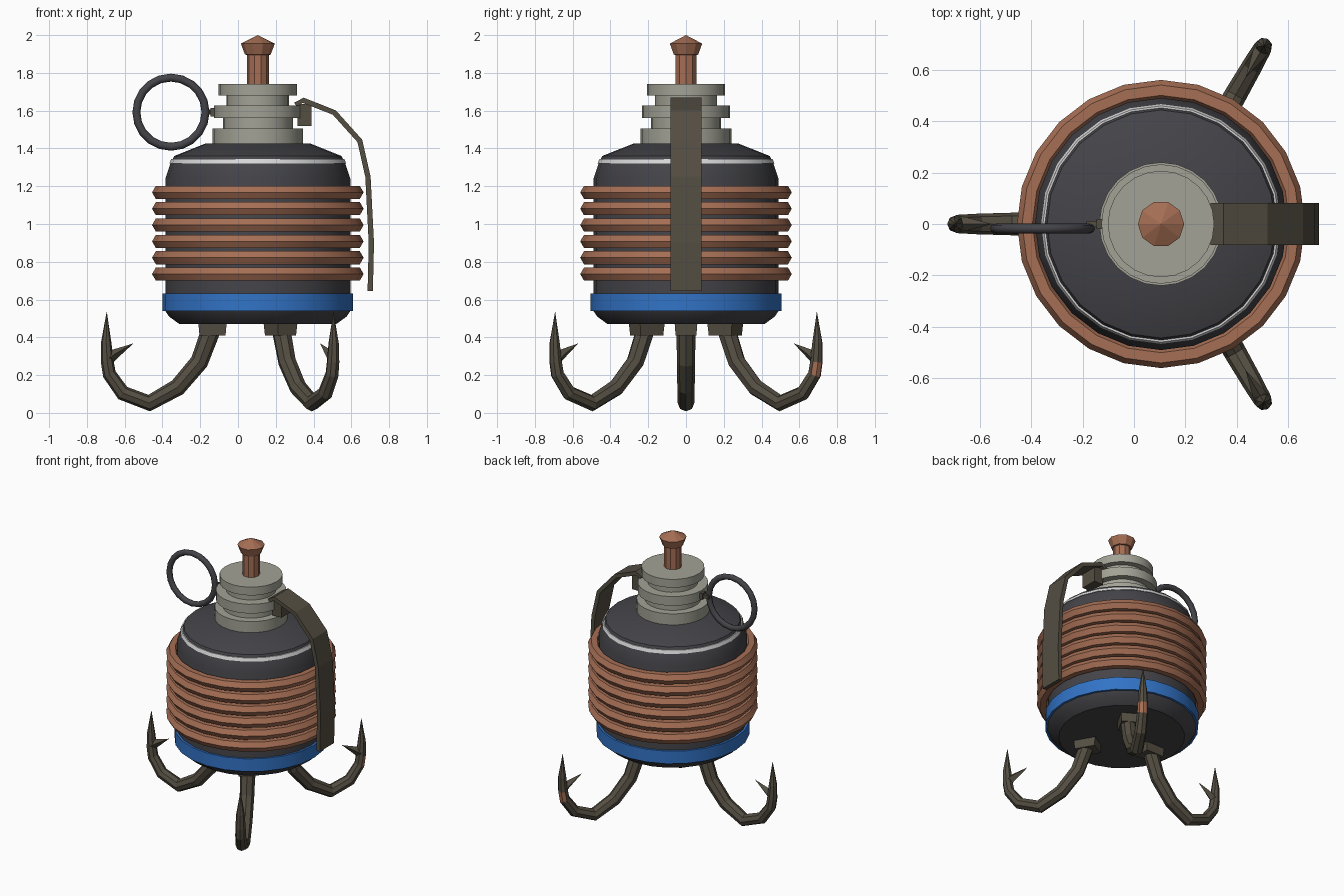
import bpy, bmesh, math
from mathutils import Vector, Matrix

if "Cube" in bpy.data.objects:
    bpy.data.objects.remove(bpy.data.objects["Cube"])

CX = 0.105  # x of the main axis


def mat(name, srgb):
    m = bpy.data.materials.new(name)
    lin = [((c / 255 + 0.055) / 1.055) ** 2.4 for c in srgb]
    m.diffuse_color = (*lin, 1)
    m.use_nodes = True
    m.node_tree.nodes["Principled BSDF"].inputs["Base Color"].default_value = m.diffuse_color
    return m


DARK = mat("dark_grey", (68, 68, 73))
COPPER = mat("copper", (165, 110, 84))
STEEL = mat("pale_steel", (162, 162, 150))
OLIVE = mat("olive_brown", (84, 78, 66))
BLUE = mat("blue", (50, 115, 198))
WHITE = mat("white", (215, 215, 215))


def finish(bm, name, mats, smooth=None, matrix=None):
    bmesh.ops.remove_doubles(bm, verts=bm.verts, dist=1e-5)
    bmesh.ops.recalc_face_normals(bm, faces=bm.faces)
    if matrix:
        bm.transform(matrix)
    me = bpy.data.meshes.new(name)
    bm.to_mesh(me)
    bm.free()
    ob = bpy.data.objects.new(name, me)
    bpy.context.collection.objects.link(ob)
    for m in mats:
        me.materials.append(m)
    if smooth:
        bpy.context.view_layer.objects.active = ob
        ob.select_set(True)
        bpy.ops.object.shade_smooth_by_angle(angle=math.radians(smooth))
        ob.select_set(False)
    return ob


def skin(bm, rings, closed=False, caps=True):
    """Join vertex rings with quads."""
    n = len(rings[0])
    pairs = list(zip(rings, rings[1:])) + ([(rings[-1], rings[0])] if closed else [])
    for a, b in pairs:
        for i in range(n):
            j = (i + 1) % n
            bm.faces.new((a[i], a[j], b[j], b[i]))
    if caps and not closed:
        bm.faces.new(rings[0])
        bm.faces.new(rings[-1])


def lathe(name, profile, m, seg=24, closed=False, smooth=28, matrix=None):
    bm = bmesh.new()
    rings = []
    for r, z in profile:
        rings.append([bm.verts.new((r * math.cos(t), r * math.sin(t), z))
                      for t in (2 * math.pi * i / seg for i in range(seg))])
    skin(bm, rings, closed)
    return finish(bm, name, [m], smooth, matrix or Matrix.Translation((CX, 0, 0)))


def sweep(bm, path, sizes, sides=6, flat=None):
    """Tube along a path in the xz plane; flat gives a rectangular strip (half y, half thick)."""
    pts = [Vector((x, 0, z)) for x, z in path]
    rings = []
    for i, p in enumerate(pts):
        t = (pts[min(i + 1, len(pts) - 1)] - pts[max(i - 1, 0)]).normalized()
        side, up = Vector((0, 1, 0)), Vector((-t.z, 0, t.x))
        if flat:
            offs = [(flat[0] * a, flat[1] * b) for a, b in ((1, 1), (-1, 1), (-1, -1), (1, -1))]
        else:
            offs = [(sizes[i] * math.cos(2 * math.pi * k / sides),
                     sizes[i] * math.sin(2 * math.pi * k / sides)) for k in range(sides)]
        rings.append([bm.verts.new(p + side * a + up * b) for a, b in offs])
    skin(bm, rings)


def box(bm, x0, x1, y0, y1, z0, z1):
    m = Matrix.Translation(((x0 + x1) / 2, (y0 + y1) / 2, (z0 + z1) / 2)) @ \
        Matrix.Diagonal((x1 - x0, y1 - y0, z1 - z0, 1))
    return bmesh.ops.create_cube(bm, size=1, matrix=m)["verts"]


# Canister body with bands
lathe("body", [(0.415, 0.47), (0.47, 0.51), (0.49, 0.54), (0.49, 1.24), (0.463, 1.32),
               (0.443, 1.36), (0.28, 1.425)], DARK)
lathe("blue_band", [(0.47, 0.54), (0.505, 0.54), (0.505, 0.632), (0.47, 0.632)], BLUE, closed=True)
lathe("white_stripe", [(0.44, 1.32), (0.468, 1.32), (0.459, 1.343), (0.44, 1.343)], WHITE, closed=True)

# Copper coil rings with hexagonal section
for k in range(6):
    z = 0.735 + 0.0865 * k
    sec = [(0.52 + 0.04 * math.cos(a), z + 0.04 * math.sin(a))
           for a in (math.radians(60 * i) for i in range(6))]
    lathe(f"coil_{k + 1}", sec, COPPER, closed=True)

# Stepped neck
neck = []
for r, z0, z1 in ((0.24, 1.41, 1.505), (0.185, 1.505, 1.56), (0.232, 1.56, 1.627),
                  (0.165, 1.627, 1.68), (0.207, 1.68, 1.74)):
    neck += [(r, z0), (r, z1)]
lathe("neck", neck, STEEL)

# Plunger
lathe("plunger", [(0.058, 1.73), (0.058, 1.895), (0.068, 1.897), (0.09, 1.955), (0.0005, 2.0)],
      COPPER, seg=10, smooth=None)

# Pull ring and its pin
ring_m = Matrix.Translation((-0.355, -0.018, 1.592)) @ Matrix.Rotation(math.pi / 2, 4, "X")
sec = [(0.183 + 0.021 * math.cos(a), 0.019 * math.sin(a))
       for a in (math.radians(45 * i) for i in range(8))]
lathe("pull_ring", sec, DARK, seg=20, closed=True, smooth=50, matrix=ring_m)
bm = bmesh.new()
box(bm, -0.185, -0.10, -0.012, 0.012, 1.58, 1.605)
box(bm, -0.145, -0.115, -0.02, 0.02, 1.57, 1.615)
finish(bm, "ring_pin", [OLIVE])

# Safety lever and hinge block
bm = bmesh.new()
sweep(bm, [(0.305, 1.63), (0.345, 1.655), (0.51, 1.59), (0.645, 1.44), (0.688, 1.25),
           (0.706, 0.9), (0.7, 0.645)], None, flat=(0.082, 0.014))
finish(bm, "safety_lever", [OLIVE])
bm = bmesh.new()
box(bm, 0.315, 0.39, -0.06, 0.06, 1.52, 1.635)
finish(bm, "lever_hinge", [OLIVE])

# Three barbed hooks with mounts
PATH = [(0.24, 0.46), (0.262, 0.40), (0.31, 0.27), (0.425, 0.135), (0.575, 0.052), (0.715, 0.105),
        (0.786, 0.205), (0.797, 0.27), (0.803, 0.37), (0.80, 0.535)]
SIZES = [0.05, 0.05, 0.048, 0.046, 0.044, 0.04, 0.036, 0.034, 0.028, 0.0005]
for name, ang in (("left", 180), ("back", 60), ("front", -60)):
    place = Matrix.Translation((CX, 0, 0)) @ Matrix.Rotation(math.radians(ang), 4, "Z")
    bm = bmesh.new()
    sweep(bm, PATH, SIZES, sides=8)
    if name == "back":  # copper fleck on the outer side
        for f in bm.faces:
            c = f.calc_center_median()
            if 0.2 < c.z < 0.27 and c.x > 0.80:
                f.material_index = 1
    sweep(bm, [(0.785, 0.29), (0.76, 0.31), (0.66, 0.367)], [0.03, 0.027, 0.0005], sides=4)
    finish(bm, f"{name}_hook", [OLIVE, COPPER], matrix=place)
    bm = bmesh.new()
    for v in box(bm, 0.165, 0.315, -0.06, 0.06, 0.41, 0.475):
        if v.co.z < 0.45:  # slight taper
            v.co.x = 0.24 + (v.co.x - 0.24) * 0.92
            v.co.y *= 0.92
    finish(bm, f"{name}_hook_mount", [OLIVE], matrix=place)
